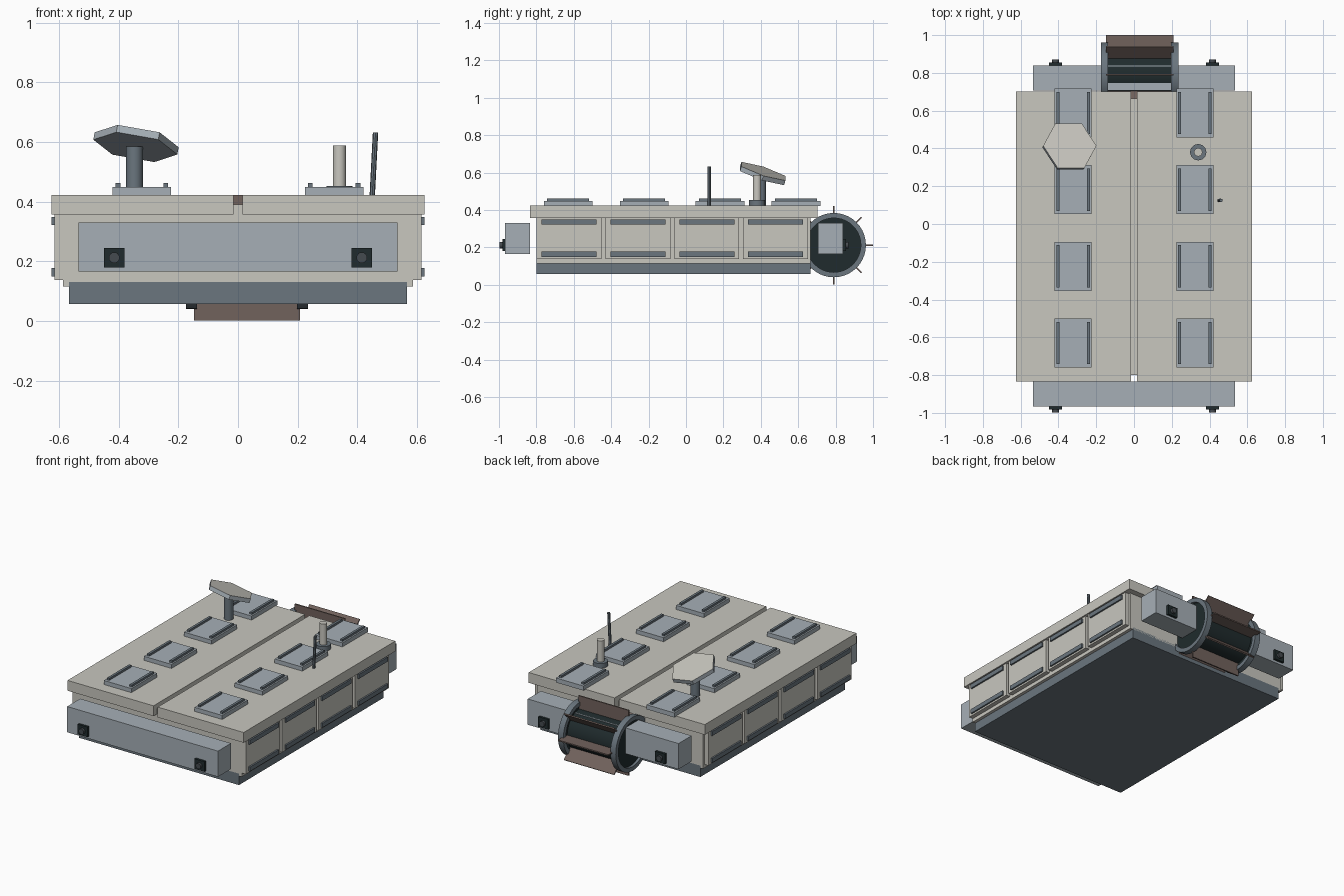
import bpy, bmesh, math
from mathutils import Matrix, Vector

cube = bpy.data.objects.get("Cube")
if cube:
    bpy.data.objects.remove(cube, do_unlink=True)


def material(name, rgb):
    m = bpy.data.materials.new(name)
    m.use_nodes = True
    m.diffuse_color = (*rgb, 1)
    m.node_tree.nodes["Principled BSDF"].inputs["Base Color"].default_value = (*rgb, 1)
    return m


BEIGE = material("warm beige", (0.58, 0.57, 0.52))
PALE = material("pale steel", (0.38, 0.43, 0.47))
STEEL = material("dark steel", (0.145, 0.18, 0.21))
BLACK = material("green black", (0.014, 0.024, 0.026))
LENS = material("lamp grey", (0.06, 0.07, 0.08))
BROWN = material("weathered brown", (0.165, 0.122, 0.108))


def finish(bm, name, *mats):
    bmesh.ops.recalc_face_normals(bm, faces=bm.faces)
    mesh = bpy.data.meshes.new(name)
    bm.to_mesh(mesh)
    bm.free()
    for m in mats:
        mesh.materials.append(m)
    ob = bpy.data.objects.new(name, mesh)
    bpy.context.collection.objects.link(ob)
    return ob


def box(name, mat, x, y, z):
    """Box spanning the given (low, high) ranges."""
    bm = bmesh.new()
    mid = Vector([(r[0] + r[1]) / 2 for r in (x, y, z)])
    size = [abs(r[1] - r[0]) for r in (x, y, z)]
    bmesh.ops.create_cube(bm, size=1, matrix=Matrix.Translation(mid) @ Matrix.Diagonal((*size, 1)))
    return finish(bm, name, mat)


def rod(name, mat, start, end, radius, sides=24, smooth=True):
    """Closed cylinder between two points."""
    a, b = Vector(start), Vector(end)
    bm = bmesh.new()
    turn = (b - a).to_track_quat('Z', 'Y').to_matrix().to_4x4()
    bmesh.ops.create_cone(bm, cap_ends=True, segments=sides, radius1=radius, radius2=radius,
                          depth=(b - a).length, matrix=Matrix.Translation((a + b) / 2) @ turn)
    for f in bm.faces:
        f.smooth = smooth and len(f.verts) == 4
    return finish(bm, name, mat)


def ring(name, mat, x, y, z, outer, inner, sides=40):
    """Flat ring around the x axis, made by spinning a rectangle."""
    bm = bmesh.new()
    corners = [(x[0], inner), (x[1], inner), (x[1], outer), (x[0], outer)]
    verts = [bm.verts.new((px, y, z + r)) for px, r in corners]
    edges = [bm.edges.new((verts[i], verts[(i + 1) % 4])) for i in range(4)]
    bmesh.ops.spin(bm, geom=verts + edges, cent=(0, y, z), axis=(1, 0, 0),
                   angle=math.tau, steps=sides)
    bmesh.ops.remove_doubles(bm, verts=bm.verts, dist=0.0005)
    for f in bm.faces:
        f.smooth = abs(f.normal.x) < 0.5
    return finish(bm, name, mat)


def lamp(name, x, y, out):
    """Square housing with a round lens, pointing along y by the sign of out."""
    box(name + "_housing", BLACK, (x - 0.035, x + 0.035), (y, y + out * 0.015), (0.18, 0.245))
    rod(name + "_lens", LENS, (x, y, 0.212), (x, y + out * 0.03, 0.212), 0.018, 16)


# Hull
box("base_plate", STEEL, (-0.567, 0.567), (-0.80, 0.665), (0.057, 0.13))
box("body", BEIGE, (-0.587, 0.587), (-0.80, 0.665), (0.115, 0.39))

for side, s in (("left", 1), ("right", -1)):
    # Roof half
    box(f"roof_{side}", BEIGE, (s * 0.015, s * 0.625), (-0.835, 0.702), (0.357, 0.423))

    for i in range(4):
        # Side panels with two grab rails each
        y = -0.625 + i * 0.368
        box(f"side_panel_{side}_{i}", BEIGE, (s * 0.58, s * 0.615), (y - 0.173, y + 0.173), (0.138, 0.36))
        for level, z in (("lower", 0.163), ("upper", 0.335)):
            box(f"{level}_rail_{side}_{i}", STEEL, (s * 0.61, s * 0.625),
                (y - 0.147, y + 0.147), (z - 0.014, z + 0.014))
        # Roof hatches with two ribs each
        y = -0.63 + i * 0.406
        box(f"hatch_{side}_{i}", PALE, (s * 0.224, s * 0.42), (y - 0.13, y + 0.13), (0.42, 0.449))
        for end, x in (("inner", 0.242), ("outer", 0.402)):
            box(f"hatch_rib_{end}_{side}_{i}", STEEL, (s * (x - 0.008), s * (x + 0.008)),
                (y - 0.112, y + 0.112), (0.445, 0.462))

    lamp(f"front_lamp_{side}", s * 0.415, -0.967, -1)
    lamp(f"rear_lamp_{side}", s * 0.415, 0.84, 1)

# Bumper boxes
box("front_bumper", PALE, (-0.535, 0.535), (-0.967, -0.835), (0.165, 0.33))
box("rear_bumper", PALE, (-0.535, 0.535), (0.707, 0.84), (0.165, 0.33))

# Paddle wheel
WX, WY, WZ = 0.03, 0.79, 0.212
rod("wheel_drum", BLACK, (WX - 0.185, WY, WZ), (WX + 0.185, WY, WZ), 0.126, 40)
for side, s in (("left", 1), ("right", -1)):
    a, b = sorted((WX + s * 0.167, WX + s * 0.205))
    ring(f"wheel_rim_{side}", STEEL, (a, b), WY, WZ, 0.172, 0.145)
    rod(f"wheel_disc_{side}", BLACK, (WX + s * 0.172, WY, WZ), (WX + s * 0.188, WY, WZ), 0.147, 40)
for i in range(8):
    blade = box(f"paddle_{i}", BROWN, (-0.178, 0.178), (0.115, 0.21), (-0.004, 0.004))
    blade.location = (WX, WY, WZ)
    blade.rotation_euler.x = i * math.tau / 8

# Tilted hexagonal dish on a post
rod("dish_post", STEEL, (-0.347, 0.40, 0.42), (-0.347, 0.40, 0.585), 0.028, 16)
bm = bmesh.new()
bmesh.ops.create_cone(bm, cap_ends=True, segments=6, radius1=0.143, radius2=0.143, depth=0.026,
                      matrix=Matrix.Rotation(math.radians(30), 4, 'Z'))
bm.normal_update()
# Put corners on the x axis
corner = max(bm.verts, key=lambda v: v.co.x).co
if abs(corner.x) < 0.14:
    bmesh.ops.rotate(bm, verts=bm.verts, matrix=Matrix.Rotation(math.radians(30), 3, 'Z'))
for f in bm.faces:
    f.material_index = 0 if f.normal.z > 0.5 else 1
dish = finish(bm, "dish", BEIGE, PALE)
dish.location = (-0.342, 0.41, 0.595)
dish.rotation_euler = (math.radians(-18), math.radians(10), 0)

# Exhaust stack
rod("stack_base", STEEL, (0.34, 0.38, 0.42), (0.34, 0.38, 0.453), 0.043)
rod("stack_pipe", BEIGE, (0.34, 0.38, 0.45), (0.34, 0.38, 0.588), 0.022)

# Leaning antenna
rod("antenna", STEEL, (0.45, 0.125, 0.42), (0.461, 0.125, 0.632), 0.009, 8, False)
